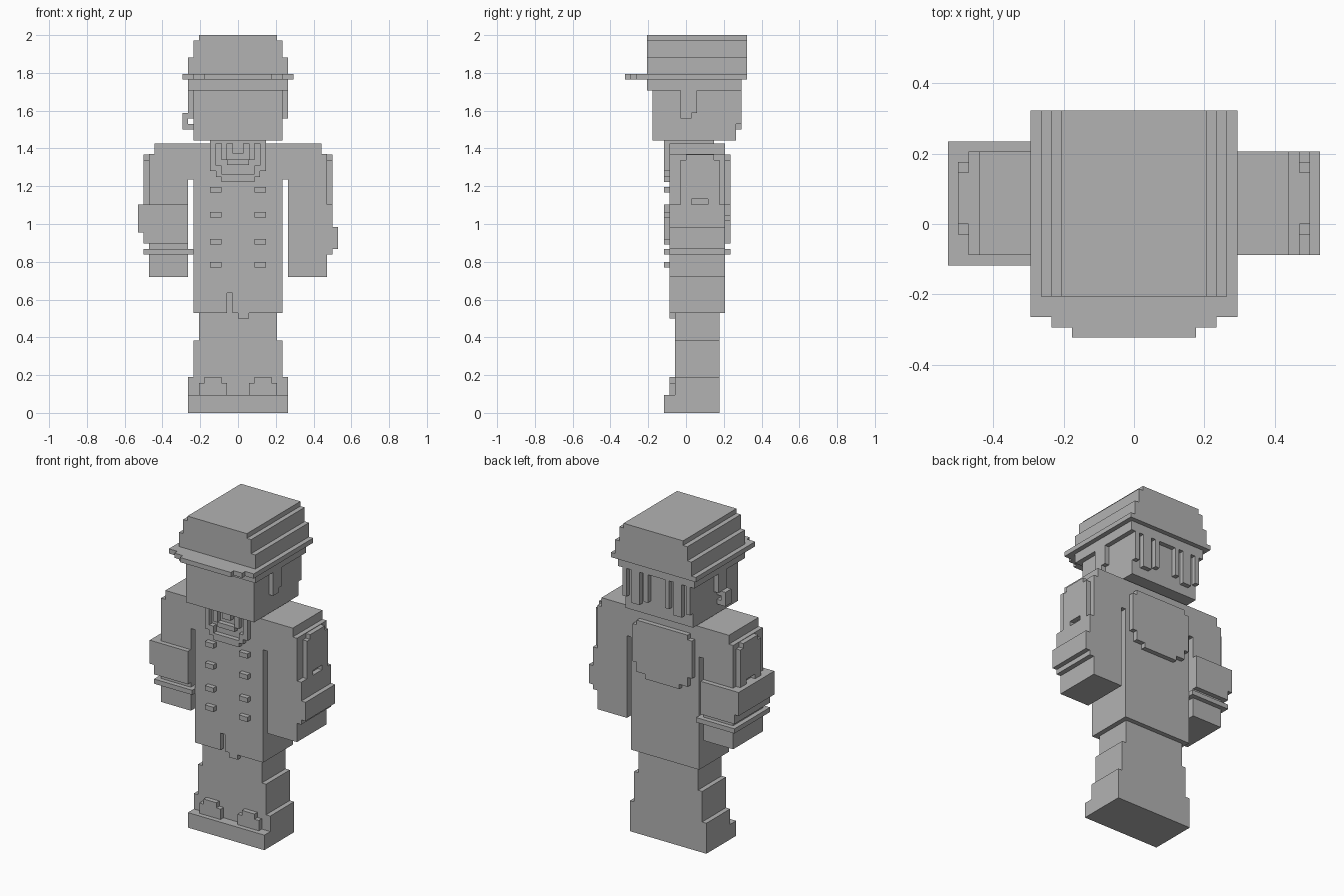
import bpy
import bmesh

cube = bpy.data.objects.get("Cube")
if cube:
    bpy.data.objects.remove(cube, do_unlink=True)

U = 2 / 68  # size of one block

grey = bpy.data.materials.new("plain grey")
grey.use_nodes = True
grey.diffuse_color = (0.45, 0.45, 0.45, 1)
grey.node_tree.nodes["Principled BSDF"].inputs["Base Color"].default_value = (0.45, 0.45, 0.45, 1)


def part(name, *boxes):
    """Flat-shaded object from boxes (x0, x1, y0, y1, z0, z1) in block units."""
    bm = bmesh.new()
    for x0, x1, y0, y1, z0, z1 in boxes:
        verts = bmesh.ops.create_cube(bm, size=1)["verts"]
        for v in verts:
            v.co = ((x1 if v.co.x > 0 else x0) * U,
                    (y1 if v.co.y > 0 else y0) * U,
                    (z1 if v.co.z > 0 else z0) * U)
    mesh = bpy.data.meshes.new(name)
    bm.to_mesh(mesh)
    bm.free()
    mesh.materials.append(grey)
    obj = bpy.data.objects.new(name, mesh)
    bpy.context.collection.objects.link(obj)
    return obj


def mirrored(boxes):
    return list(boxes) + [(-b[1], -b[0]) + tuple(b[2:]) for b in boxes]


# Feet and legs
part("foot_block", (-9, 9, -2, 6, 0, 6.5), (-9, 9, -4, -2, 0, 3.2))
part("toe_caps", *mirrored([(2, 7, -3, -2, 3.2, 5.4), (3, 6, -3, -2, 5.4, 6.5)]))
part("legs", (-8, 8, -2, 6, 6.5, 13), (-7, 7, -2, 6, 13, 18))

# Coat with a slit in the front hem and a small tab under it
part("coat",
     (-8, 8, -2, 7, 18, 42),
     (-8, 8, -3, -2, 21.6, 42),
     (-8, -2, -3, -2, 18, 21.6),
     (-1, 8, -3, -2, 18, 21.6),
     (-9, 9, -3, 7, 42, 48.5))
part("hem_tab", (0, 2, -3, -2, 17, 18))
part("neck", (-5, 5, -4, 5, 48.5, 49))

# Two rows of buttons
part("buttons", *mirrored([(3, 5, -4, -3, z, z + 1) for z in (26.2, 30.3, 35.2, 39.7)]))

# Nested collar steps
part("collar",
     *mirrored([(4, 5, -4, -3, 43.5, 48.5), (3, 4, -4, -3, 42.5, 44.5)]),
     (-3, 3, -4, -3, 41.6, 43))
part("scarf",
     *mirrored([(2, 3, -4, -3, 45.5, 48.5)]),
     (-2, 2, -4, -3, 44.6, 45.6),
     (-1, 1, -4, -3, 46.7, 48.5))

# Plate on the back with stepped corners
part("back_plate",
     (-7, 7, 7, 8, 37.5, 45.5),
     (-6, 6, 7, 8, 45.5, 46.5),
     (-6, 6, 7, 8, 35.5, 37.5),
     (-4, 4, 7, 8, 34.5, 35.5))

# Arms
part("left_arm",
     (9, 15, -3, 7, 46.6, 48.5),
     (9, 16, -3, 7, 24.5, 46.6),
     (16, 17, -3, 7, 28.5, 37.5),
     (17, 18, -3, 7, 29.5, 33.5))
part("right_arm",
     (-15, -9, -3, 7, 46.6, 48.5),
     (-16, -9, -3, 7, 24.5, 46.6))
part("right_cuff",
     (-18, -9, -4, 8, 32.5, 37.5),
     (-17, -9, -4, 8, 30.5, 32.5))
part("right_wrist_strap", (-17, -8, -4, 8, 28.5, 29.5))
part("shoulder_plates", *mirrored([
    (16, 17, -1, 6, 38.5, 45.5),
    (16, 17, 0, 5, 45.5, 46.5),
    (16, 17, -1, 1, 37.5, 38.5),
    (16, 17, 4, 6, 37.5, 38.5)]))

# Head, hair and ear piece
part("head", (-8, 8, -6, 9, 49, 58))
part("sideburns", *mirrored([(8, 9, -1, 1, 53, 58), (8, 9, 1, 2, 54, 58)]))
part("back_hair", *mirrored([
    (2, 3, 9, 10, 52, 58),
    (4, 6, 9, 10, 51, 58),
    (7, 8, 9, 10, 52, 58)]))
part("ear_piece",
     (-10, -8, -1, 1, 51, 52),
     (-10, -9, -1, 1, 52, 54))

# Hat with band, stepped brim and stepped crown
part("hat_band", (-9, 9, -7, 10, 58, 60))
part("hat_brim",
     (-10, 10, -9, 11, 60, 61),
     (-8, 8, -10, -9, 60, 61),
     (-6, 6, -11, -10, 60, 61))
part("hat_crown",
     (-9, 9, -7, 11, 61, 64),
     (-8, 8, -7, 11, 64, 67),
     (-7, 7, -7, 11, 67, 68))
